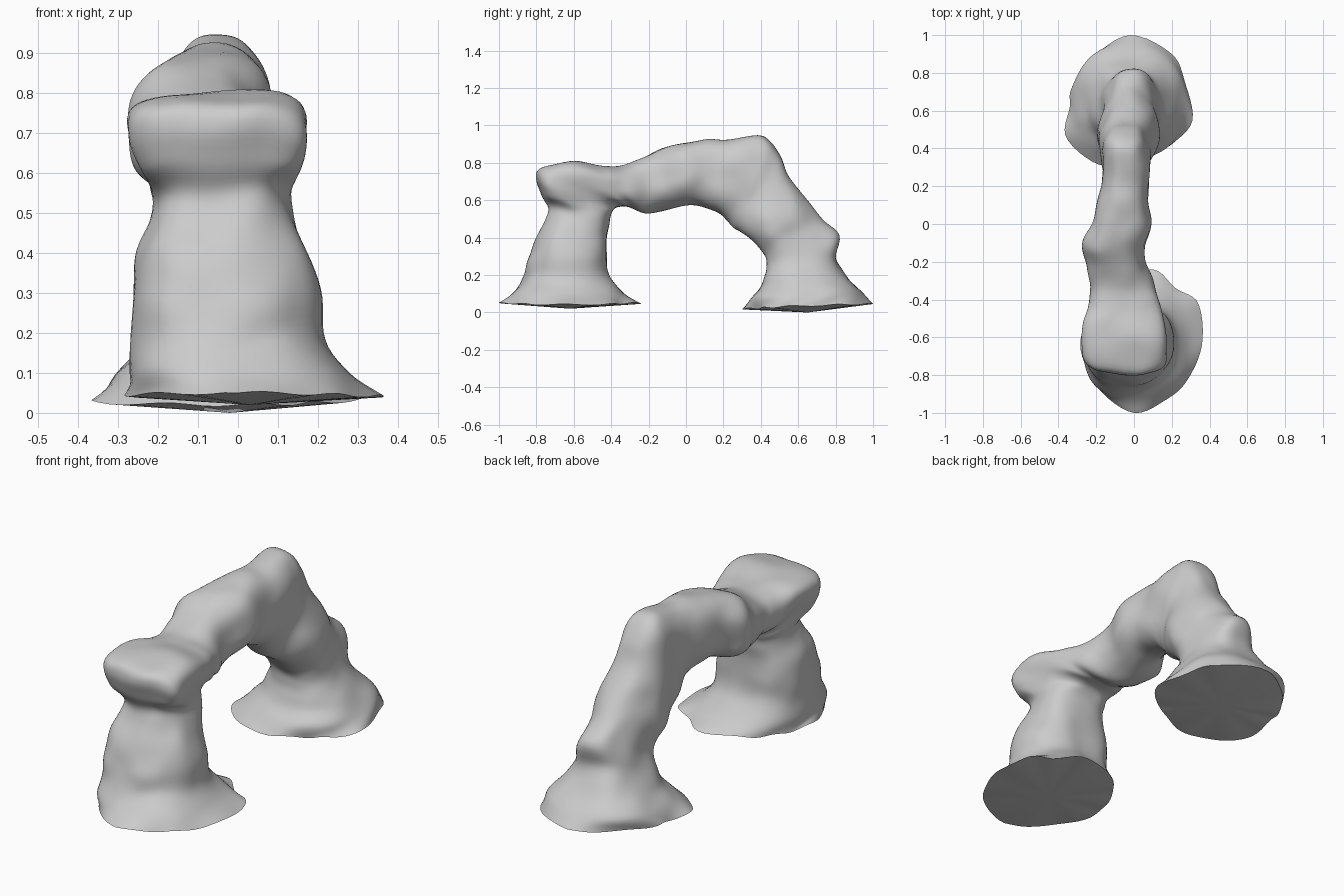
import bpy, bmesh, math
from mathutils import Vector, noise

SIDES, STEPS = 64, 5

# Cross-sections: outer y, outer z, inner y, inner z, x min, x max, outer-end widening
front_leg = [
    (-0.93, 0.10, -0.33, 0.10, -0.27, 0.28, 0),
    (-0.87, 0.18, -0.40, 0.19, -0.265, 0.21, 0),
    (-0.84, 0.28, -0.42, 0.29, -0.27, 0.20, 0),
    (-0.80, 0.39, -0.42, 0.39, -0.255, 0.175, 0),
    (-0.75, 0.49, -0.41, 0.46, -0.22, 0.145, 0),
    (-0.73, 0.56, -0.405, 0.50, -0.21, 0.135, 0),
    (-0.775, 0.63, -0.395, 0.53, -0.23, 0.145, 0.2),
    (-0.80, 0.71, -0.38, 0.55, -0.245, 0.155, 0.3),
    (-0.76, 0.78, -0.36, 0.56, -0.25, 0.155, 0.25),
]
span = [
    (-0.60, 0.805, -0.33, 0.565, -0.25, 0.15, 0.15),
    (-0.45, 0.79, -0.30, 0.565, -0.24, 0.13, 0.08),
    (-0.34, 0.785, -0.26, 0.555, -0.23, 0.10, 0),
    (-0.23, 0.835, -0.19, 0.535, -0.25, 0.06, 0),
    (-0.13, 0.88, -0.10, 0.55, -0.275, 0.06, 0),
    (0.00, 0.91, 0.00, 0.58, -0.22, 0.085, 0),
    (0.12, 0.93, 0.09, 0.57, -0.20, 0.08, 0),
    (0.24, 0.925, 0.17, 0.54, -0.165, 0.08, 0),
    (0.38, 0.95, 0.22, 0.49, -0.165, 0.08, 0),
    (0.45, 0.92, 0.25, 0.45, -0.175, 0.085, 0),
]
back_leg = [
    (0.50, 0.83, 0.28, 0.43, -0.18, 0.09, -0.05),
    (0.56, 0.71, 0.33, 0.40, -0.185, 0.115, -0.1),
    (0.66, 0.59, 0.38, 0.36, -0.185, 0.13, -0.2),
    (0.73, 0.51, 0.42, 0.31, -0.17, 0.12, -0.3),
    (0.82, 0.41, 0.435, 0.26, -0.165, 0.125, -0.3),
    (0.80, 0.29, 0.435, 0.21, -0.19, 0.16, -0.15),
    (0.86, 0.19, 0.40, 0.14, -0.24, 0.21, 0),
    (0.94, 0.11, 0.35, 0.08, -0.31, 0.26, 0),
]
# Irregular foot outlines, starting at the outer end and going towards +x
front_foot = [(0, -1), (.17, -.93), (.28, -.83), (.36, -.64), (.34, -.42), (.22, -.34),
              (.1, -.24), (-.1, -.3), (-.2, -.4), (-.26, -.52), (-.28, -.68), (-.18, -.88)]
back_foot = [(-.02, 1), (.2, .9), (.27, .75), (.31, .55), (.21, .43), (.12, .38),
             (-.02, .31), (-.2, .32), (-.36, .46), (-.34, .62), (-.33, .72), (-.22, .88)]


def spline(a, b, c, d, t):
    return 0.5 * (2 * b + (c - a) * t + (2 * a - 5 * b + 4 * c - d) * t * t
                  + (3 * b - a - 3 * c + d) * t ** 3)


def section_ring(s):
    outer, inner = Vector((0, s[0], s[1])), Vector((0, s[2], s[3]))
    mid, half = (outer + inner) / 2, (outer - inner) / 2
    ring = []
    for i in range(SIDES):
        t = 2 * math.pi * i / SIDES
        power = 0.62 if s[6] > 0.1 else 0.8   # boxier where the leg turns
        c, q = (math.copysign(abs(f(t)) ** power, f(t)) for f in (math.cos, math.sin))
        p = mid + half * c
        p.x = (s[4] + s[5]) / 2 + q * (1 + s[6] * c) * (s[5] - s[4]) / 2
        ring.append(p)
    return ring


def foot_ring(outline, outer_z, inner_z, low):
    n, ring = len(outline), []
    for i in range(SIDES):
        u = i * n / SIDES
        k, f = int(u), u - int(u)
        p = spline(*(Vector(outline[(k + o) % n]) for o in (-1, 0, 1, 2)), f)
        w = (1 + math.cos(2 * math.pi * i / SIDES)) / 2
        z = inner_z + (outer_z - inner_z) * w - low * 4 * w * (1 - w)
        ring.append(Vector((p.x, p.y, z + 0.004 * math.sin(i * 0.9))))
    return ring


# Key rings from one foot, over the span, to the other foot
keys = [foot_ring(front_foot, 0.05, 0.05, 0.008)]
keys += [section_ring(s) for s in front_leg + span + back_leg]
keys.append(foot_ring(back_foot, 0.045, 0.02, 0.0))

# Smooth loft with gentle weathering
bm = bmesh.new()
rings = []
last = len(keys) - 1
for k in range(last):
    a, b, c, d = keys[max(k - 1, 0)], keys[k], keys[k + 1], keys[min(k + 2, last)]
    for j in range(STEPS + (k == last - 1)):
        ring = []
        for i in range(SIDES):
            p = spline(a[i], b[i], c[i], d[i], j / STEPS)
            fade = min(1, max(0, (p.z - 0.06) * 8))
            p += noise.noise_vector(p * 6.5) * 0.016 * fade
            ring.append(bm.verts.new(p))
        rings.append(ring)
for r, s in zip(rings, rings[1:]):
    for i in range(SIDES):
        j = (i + 1) % SIDES
        bm.faces.new((r[i], r[j], s[j], s[i]))

# Undersides of the feet
for ring, centre in ((rings[0], (0.03, -0.62, 0.02)), (rings[-1], (-0.02, 0.65, 0.0))):
    tip = bm.verts.new(centre)
    for i in range(SIDES):
        bm.faces.new((ring[i], ring[(i + 1) % SIDES], tip))
bmesh.ops.recalc_face_normals(bm, faces=bm.faces)

mesh = bpy.data.meshes.new("rock_arch")
bm.to_mesh(mesh)
bm.free()
arch = bpy.data.objects.new("rock_arch", mesh)
bpy.context.collection.objects.link(arch)
bpy.context.view_layer.objects.active = arch
arch.select_set(True)
bpy.ops.object.shade_smooth_by_angle(angle=math.radians(50))
